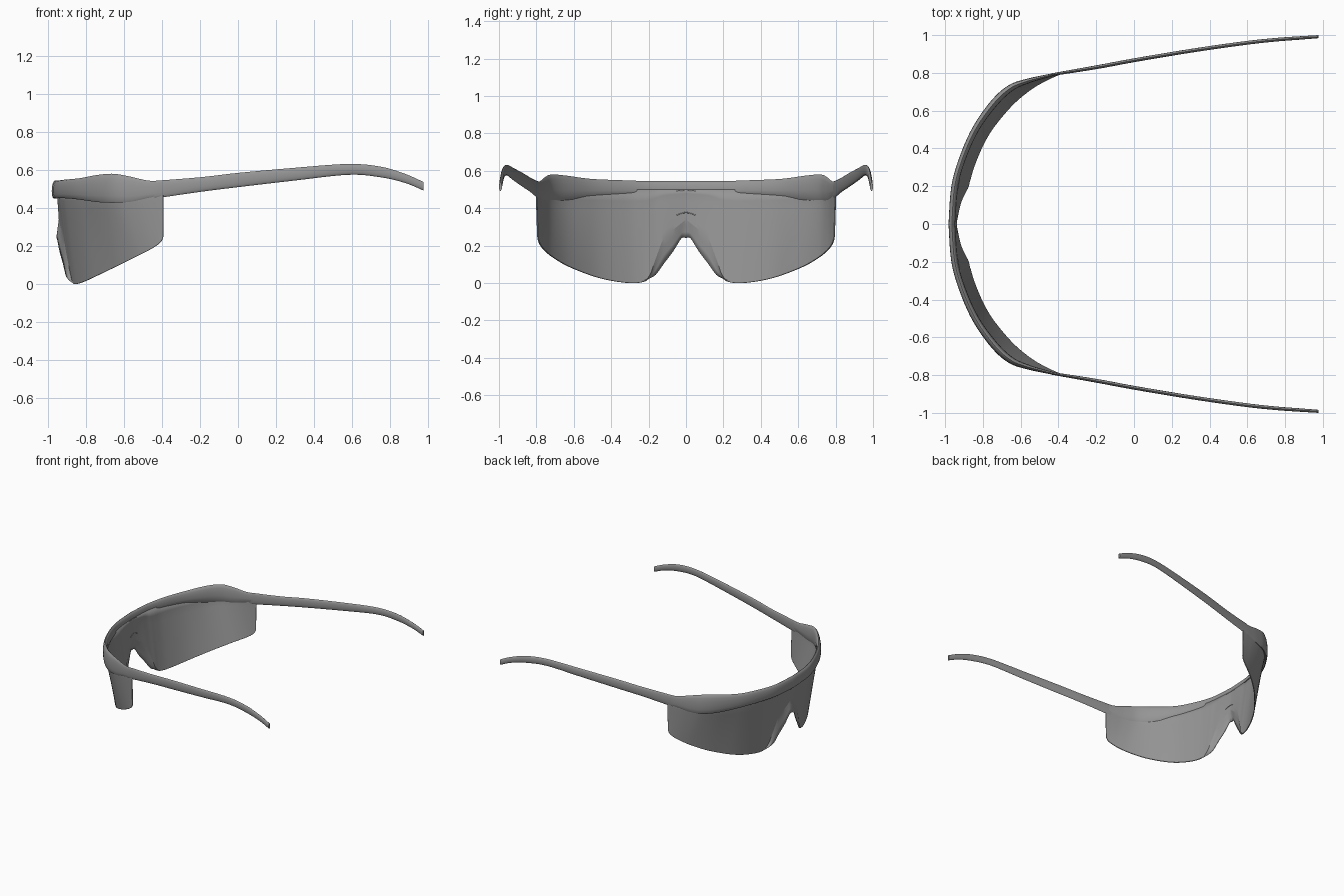
import bpy, math

cube = bpy.data.objects.get("Cube")
if cube:
    bpy.data.objects.remove(cube, do_unlink=True)

grey = bpy.data.materials.new("mid grey")
grey.use_nodes = True
grey.diffuse_color = (0.3, 0.3, 0.3, 1)
grey.node_tree.nodes["Principled BSDF"].inputs["Base Color"].default_value = (0.3, 0.3, 0.3, 1)


def spline(points, steps):
    """Catmull-Rom samples through the points."""
    out = []
    for i in range(len(points) - 1):
        a, b, c, d = (points[max(0, min(len(points) - 1, i + k))] for k in (-1, 0, 1, 2))
        for s in range(steps):
            t = s / steps
            out.append([0.5 * (2 * q + (r - p) * t + (2 * p - 5 * q + 4 * r - w) * t * t
                               + (3 * q - p - 3 * r + w) * t ** 3)
                        for p, q, r, w in zip(a, b, c, d)])
    return out + [list(points[-1])]


def mirrored(samples):
    """Extend a half path that starts at y = 0 to the other side."""
    return [[s[0], -s[1]] + s[2:] for s in reversed(samples[1:])] + samples


def build(name, verts, faces, angle):
    mesh = bpy.data.meshes.new(name)
    mesh.from_pydata(verts, [], faces)
    mesh.materials.append(grey)
    obj = bpy.data.objects.new(name, mesh)
    bpy.context.collection.objects.link(obj)
    bpy.ops.object.select_all(action='DESELECT')
    obj.select_set(True)
    bpy.context.view_layer.objects.active = obj
    bpy.ops.object.mode_set(mode='EDIT')
    bpy.ops.mesh.select_all(action='SELECT')
    bpy.ops.mesh.normals_make_consistent(inside=False)
    bpy.ops.object.mode_set(mode='OBJECT')
    bpy.ops.object.shade_smooth_by_angle(angle=math.radians(angle))
    return obj


def grid_faces(rows, cols, wrap=False):
    return [(r * cols + c, r * cols + (c + 1) % cols,
             (r + 1) * cols + (c + 1) % cols, (r + 1) * cols + c)
            for r in range(rows - 1) for c in range(cols if wrap else cols - 1)]


def loft(name, path, sides=16, rise=0):
    """Rounded bar; each sample is x, y of the outer edge, low z, high z, thickness.
    The underside climbs by rise towards the inner edge."""
    verts = []
    for i, (x, y, low, high, thick) in enumerate(path):
        a, b = path[max(i - 1, 0)], path[min(i + 1, len(path) - 1)]
        tx, ty = b[0] - a[0], b[1] - a[1]
        size = math.hypot(tx, ty)
        nx, ny = ty / size, -tx / size
        for k in range(sides):
            ang = 2 * math.pi * k / sides
            depth = (math.cos(ang) + 1) / 2
            z = (low + high) / 2 + math.sin(ang) * (high - low) / 2
            z += rise * depth * max(0, -math.sin(ang))
            verts.append((x + nx * depth * thick, y + ny * depth * thick, z))
    n = len(path)
    faces = grid_faces(n, sides, True)
    faces += [tuple(range(sides)), tuple(range((n - 1) * sides, n * sides))]
    return build(name, verts, faces, 50)


# Brow frame: wraps round the face and swells at both corners
brow = [(-.982, 0, .435, .545, .035), (-.967, .2, .437, .545, .035), (-.922, .36, .437, .55, .035),
        (-.85, .52, .43, .557, .037), (-.75, .66, .415, .575, .04), (-.66, .737, .411, .58, .036),
        (-.57, .768, .417, .565, .026), (-.48, .788, .437, .545, .018), (-.4, .803, .45, .54, .012)]
loft("brow_frame", mirrored(spline(brow, 5)), rise=.035)

# Temples: slim arms that rise, then hook down at the tips
arm = [(-.44, .797, .45, .543, .014), (-.2, .84, .485, .562, .02), (0, .877, .51, .585, .02),
       (.3, .927, .545, .612, .02), (.58, .967, .575, .632, .02), (.75, .985, .562, .618, .019),
       (.88, .994, .532, .58, .018), (.977, 1, .492, .537, .016)]
arm_path = spline(arm, 5)
loft("left_temple", arm_path)
loft("right_temple", [[s[0], -s[1]] + s[2:] for s in reversed(arm_path)])

# Shield lens: each station is upper x, y, lower edge z, nose crease z, lower x
shield = [(-.95, 0, .24, .34, -.935), (-.949, .025, .24, .32, -.932), (-.946, .07, .17, .285, -.918),
          (-.942, .12, .105, .24, -.9), (-.938, .165, .045, .13, -.886), (-.932, .2, .026, .04, -.877),
          (-.925, .24, .004, .012, -.868), (-.91, .31, 0, .008, -.848), (-.87, .42, .015, .023, -.803),
          (-.82, .52, .042, .05, -.745), (-.74, .64, .09, .098, -.645), (-.65, .72, .137, .145, -.55),
          (-.55, .762, .172, .18, -.48), (-.46, .785, .2, .208, -.432), (-.41, .796, .225, .233, -.404),
          (-.393, .8, .25, .258, -.394)]
columns = mirrored(spline(shield, 4))
ROWS, FLANGE, TOP, BROW = 9, 3, .5, .46
verts = []
for x, y, low, crease, low_x in columns:
    for r in range(ROWS + FLANGE):
        t = max(0, (r - ROWS + 1) / FLANGE)
        if r < ROWS:
            z = TOP + (crease - TOP) * r / (ROWS - 1)
        else:
            z = crease + (low - crease) * t
        # The nose flange flares forward below its crease
        flare = .02 * t * min(1, max(0, (.24 - abs(y)) / .04))
        drop = max(0, BROW - z)
        lean = (low_x - x) * drop / (BROW - low)
        verts.append((x + lean - flare, y * (1 - .04 * drop), z))
lens = build("shield_lens", verts, grid_faces(len(columns), ROWS + FLANGE), 14)
solid = lens.modifiers.new("thickness", 'SOLIDIFY')
solid.thickness = .006
solid.offset = 0

# Small raised crease above the nose notch
ridge = [(-.942, 0, .374, .38, .005), (-.941, .025, .37, .375, .005), (-.938, .05, .361, .365, .004)]
loft("nose_ridge", mirrored(spline(ridge, 3)), sides=8)
